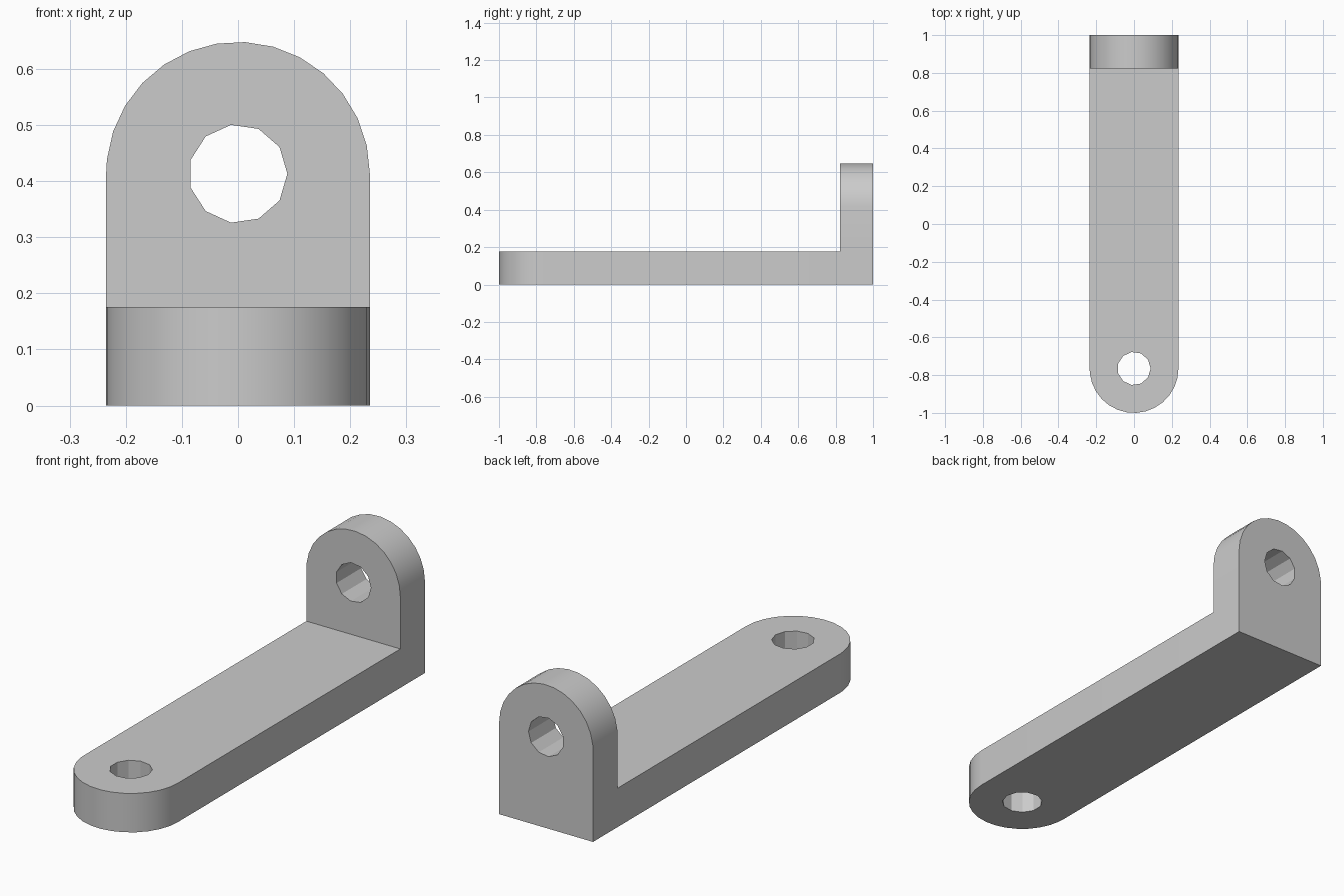
import bpy, bmesh
from math import cos, sin, tau, radians
from mathutils import Matrix

if "Cube" in bpy.data.objects:
    bpy.data.objects.remove(bpy.data.objects["Cube"], do_unlink=True)

HALF = 0.235      # half width and end radius
THICK = 0.176     # plate thickness
HOLE = 0.088      # hole radius
HOLE_Y = -1 + HALF
HOLE_Z = 0.413
SIDES = 29

metal = bpy.data.materials.new("light grey")
metal.use_nodes = True
grey = (0.6, 0.6, 0.6, 1)
metal.diffuse_color = grey
metal.node_tree.nodes["Principled BSDF"].inputs["Base Color"].default_value = grey


def prism(name, outline, depth, matrix):
    """Extrude a flat outline along local z and place it."""
    bm = bmesh.new()
    face = bm.faces.new([bm.verts.new((x, y, 0)) for x, y in outline])
    out = bmesh.ops.extrude_face_region(bm, geom=[face])
    top = [v for v in out["geom"] if isinstance(v, bmesh.types.BMVert)]
    bmesh.ops.translate(bm, verts=top, vec=(0, 0, depth))
    bmesh.ops.transform(bm, matrix=matrix, verts=bm.verts)
    bmesh.ops.recalc_face_normals(bm, faces=bm.faces)
    mesh = bpy.data.meshes.new(name)
    bm.to_mesh(mesh)
    bm.free()
    mesh.materials.append(metal)
    obj = bpy.data.objects.new(name, mesh)
    bpy.context.collection.objects.link(obj)
    return obj


def tongue(length):
    """Round-ended strip: arc round the origin, straight sides down to -length."""
    arc = [(HALF * cos(tau * k / SIDES), HALF * sin(tau * k / SIDES))
           for k in range(SIDES // 2 + 1)]
    return arc + [(-HALF, 0), (-HALF, -length), (HALF, -length)]


def circle(radius, sides):
    return [(radius * cos(tau * k / sides), radius * sin(tau * k / sides))
            for k in range(sides)]


def combine(target, other, operation):
    mod = target.modifiers.new(operation.lower(), "BOOLEAN")
    mod.operation, mod.object, mod.solver = operation, other, "EXACT"
    bpy.context.view_layer.objects.active = target
    bpy.ops.object.modifier_apply(modifier=mod.name)
    bpy.data.objects.remove(other, do_unlink=True)


# Local frames: lying flat with the round end forward, and standing at the back
flat = Matrix.Translation((0, HOLE_Y, 0)) @ Matrix.Diagonal((1, -1, 1, 1))
upright = Matrix.Translation((0, 1, HOLE_Z)) @ Matrix.Rotation(radians(90), 4, "X")

# Long base plate joined to the upright lug
bracket = prism("angle_bracket", tongue(1 - HOLE_Y), THICK, flat)
lug = prism("upright_lug", tongue(HOLE_Z), THICK, upright)
combine(bracket, lug, "UNION")

# Bolt holes through both ends
for frame in (flat, upright):
    through = frame @ Matrix.Translation((0, 0, -THICK))
    cutter = prism("hole_cutter", circle(HOLE, 11), THICK * 3, through)
    cutter.hide_render = True
    combine(bracket, cutter, "DIFFERENCE")

# Smooth round ends, crisp edges and faceted holes
bpy.ops.object.select_all(action="DESELECT")
bracket.select_set(True)
bpy.context.view_layer.objects.active = bracket
bpy.ops.object.shade_smooth_by_angle(angle=radians(30))
